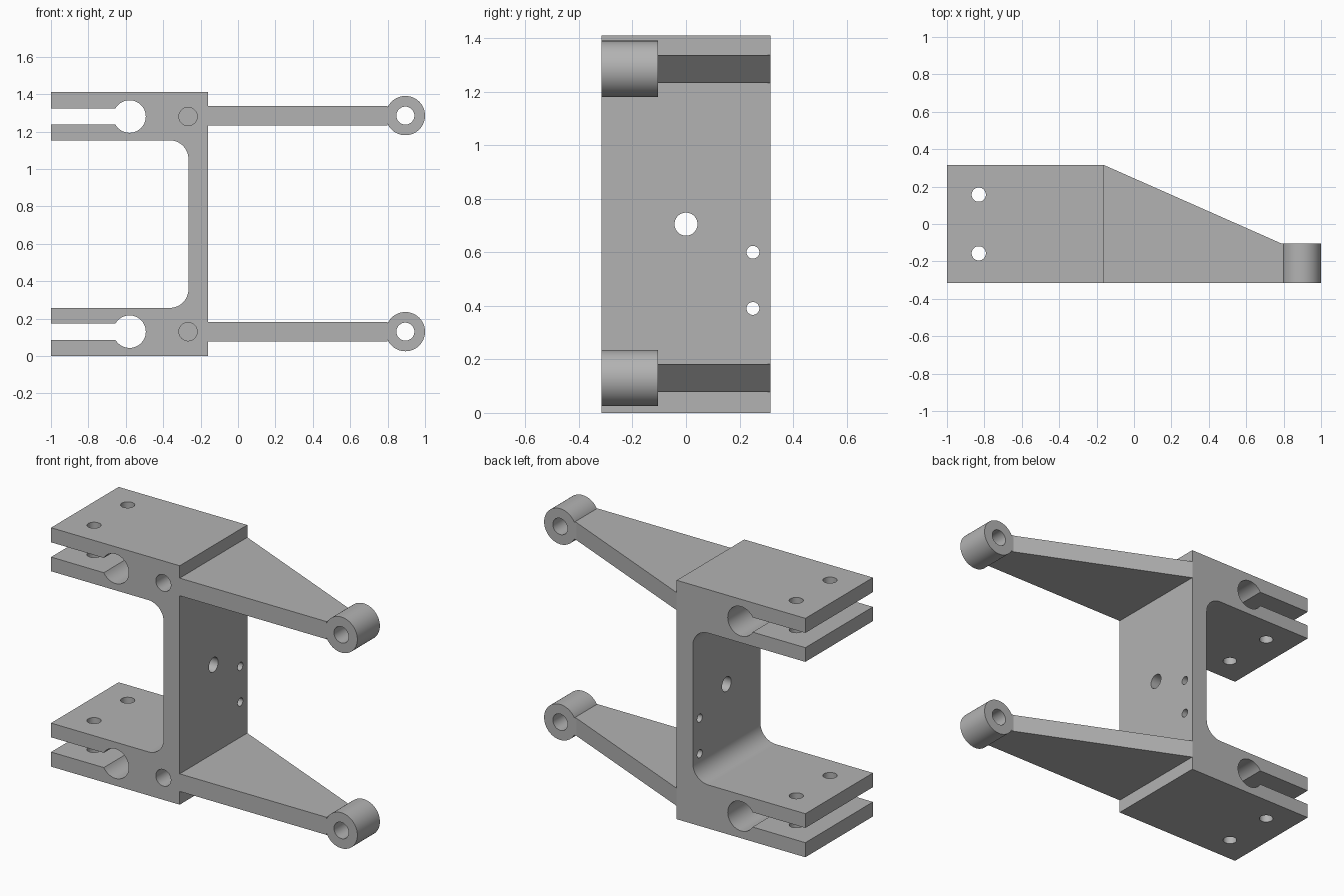
import bpy
import bmesh
from math import sin, cos, radians
from mathutils import Matrix

if "Cube" in bpy.data.objects:
    bpy.data.objects.remove(bpy.data.objects["Cube"])

HEIGHT = 1.41
HALF_DEPTH = 0.315
EYE_Z = 0.13
WALL_OUT, WALL_IN = -0.16, -0.265

metal = bpy.data.materials.new("plain_grey")
metal.use_nodes = True
grey = (0.45, 0.45, 0.45, 1)
metal.diffuse_color = grey
metal.node_tree.nodes["Principled BSDF"].inputs["Base Color"].default_value = grey


def make_object(name, bm):
    bmesh.ops.recalc_face_normals(bm, faces=bm.faces)
    mesh = bpy.data.meshes.new(name)
    bm.to_mesh(mesh)
    bm.free()
    mesh.materials.append(metal)
    obj = bpy.data.objects.new(name, mesh)
    bpy.context.collection.objects.link(obj)
    return obj


def prism(name, points, direction):
    """Extrude a closed 3D outline along a direction."""
    bm = bmesh.new()
    face = bm.faces.new([bm.verts.new(p) for p in points])
    moved = bmesh.ops.extrude_face_region(bm, geom=[face])["geom"]
    verts = [v for v in moved if isinstance(v, bmesh.types.BMVert)]
    bmesh.ops.translate(bm, verts=verts, vec=direction)
    return make_object(name, bm)


def cylinder(name, centre, radius, length, axis, segments=48):
    turn = {"X": Matrix.Rotation(radians(90), 4, "Y"),
            "Y": Matrix.Rotation(radians(90), 4, "X"),
            "Z": Matrix.Identity(4)}[axis]
    bm = bmesh.new()
    bmesh.ops.create_cone(bm, cap_ends=True, segments=segments,
                          radius1=radius, radius2=radius, depth=length,
                          matrix=Matrix.Translation(centre) @ turn)
    return make_object(name, bm)


def activate(obj):
    bpy.ops.object.select_all(action="DESELECT")
    obj.select_set(True)
    bpy.context.view_layer.objects.active = obj


def drill(obj, centre, radius, length, axis):
    cutter = cylinder("drill_cutter", centre, radius, length, axis)
    cutter.hide_render = True
    mod = obj.modifiers.new("hole", "BOOLEAN")
    mod.operation = "DIFFERENCE"
    mod.solver = "EXACT"
    mod.object = cutter
    activate(obj)
    bpy.ops.object.modifier_apply(modifier=mod.name)
    bpy.data.objects.remove(cutter)


def finish(obj):
    activate(obj)
    bpy.ops.object.shade_smooth_by_angle(angle=radians(25))
    mod = obj.modifiers.new("flat_plane_shading", "WEIGHTED_NORMAL")
    mod.keep_sharp = True


def arc(cx, cz, radius, start, end, steps):
    angles = [radians(start + (end - start) * i / steps) for i in range(steps + 1)]
    return [(cx + radius * cos(a), cz + radius * sin(a)) for a in angles]


# Bracket: lower half outline with keyhole slot and inner fillet, then mirrored
lower = [(WALL_OUT, 0), (-1, 0), (-1, 0.086)]
lower += arc(-0.58, EYE_Z, 0.087, -150, 150, 40)
lower += [(-1, 0.173), (-1, 0.257)]
lower += arc(WALL_IN - 0.1, 0.357, 0.1, -90, 0, 12)
upper = [(x, HEIGHT - z) for x, z in reversed(lower)]
bracket = prism("clamp_bracket",
                [(x, -HALF_DEPTH, z) for x, z in lower + upper],
                (0, 2 * HALF_DEPTH, 0))

# Bolt holes through the clamp plates
for y in (-0.157, 0.157):
    drill(bracket, (-0.83, y, HEIGHT / 2), 0.038, 2, "Z")

# Holes through the upright wall
for y, z, radius in ((0, HEIGHT / 2, 0.043), (0.25, 0.6, 0.024), (0.25, 0.39, 0.024)):
    drill(bracket, (-0.21, y, z), radius, 0.4, "X")

# Blind holes in the front face
for z in (EYE_Z, HEIGHT - EYE_Z):
    drill(bracket, (-0.267, -HALF_DEPTH, z), 0.049, 0.5, "Y")
finish(bracket)

# Tapered arms, each ending in a bored eye
taper = [(WALL_OUT, -HALF_DEPTH), (0.8, -HALF_DEPTH), (0.8, -0.105),
         (0.79, -0.105), (WALL_OUT, HALF_DEPTH)]
for level, z in (("lower", EYE_Z), ("upper", HEIGHT - 0.125)):
    prism(level + "_arm", [(x, y, z - 0.052) for x, y in taper], (0, 0, 0.104))
    eye = cylinder(level + "_arm_eye", (0.895, -0.21, z), 0.105, 0.21, "Y", 64)
    drill(eye, (0.895, -0.21, z), 0.048, 0.5, "Y")
    finish(eye)
